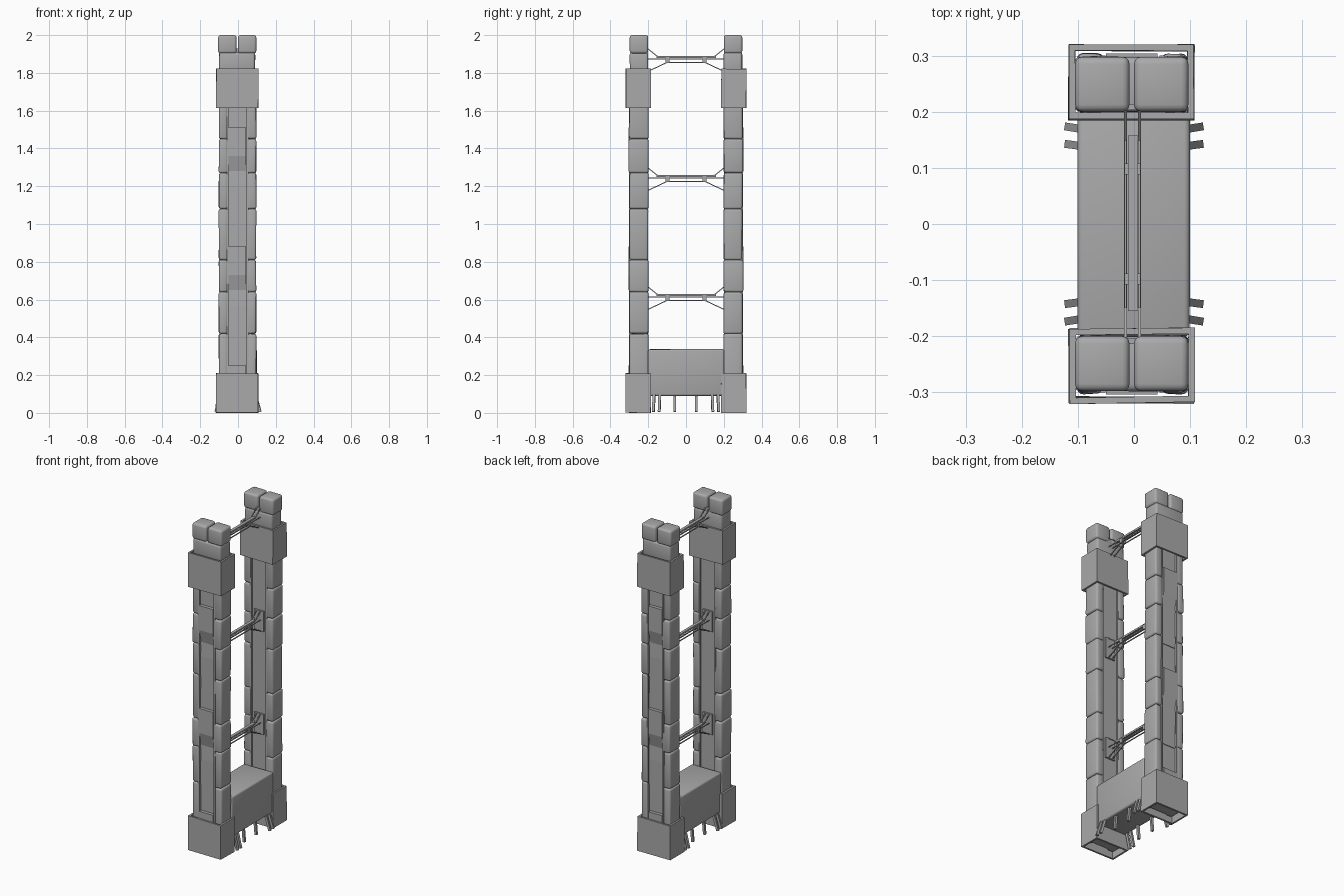
import bpy, bmesh, math, random
from mathutils import Vector

random.seed(4)
if "Cube" in bpy.data.objects:
    bpy.data.objects.remove(bpy.data.objects["Cube"], do_unlink=True)

stone = bpy.data.materials.new("grey_stone")
stone.use_nodes = True
colour = (0.4, 0.4, 0.4, 1)
stone.diffuse_color = colour
stone.node_tree.nodes["Principled BSDF"].inputs["Base Color"].default_value = colour


def finish(bm, name, smooth=False):
    bmesh.ops.recalc_face_normals(bm, faces=bm.faces)
    mesh = bpy.data.meshes.new(name)
    bm.to_mesh(mesh)
    bm.free()
    mesh.materials.append(stone)
    ob = bpy.data.objects.new(name, mesh)
    bpy.context.collection.objects.link(ob)
    if smooth:
        bpy.ops.object.select_all(action="DESELECT")
        ob.select_set(True)
        bpy.context.view_layer.objects.active = ob
        bpy.ops.object.shade_smooth_by_angle(angle=math.radians(40))
    return ob


def add_box(bm, lo, hi, round_by=0, wobble=0):
    """Box between two corners, optionally worn and rounded."""
    lo, hi = Vector(lo), Vector(hi)
    verts = bmesh.ops.create_cube(bm, size=1)["verts"]
    for v in verts:
        for i in range(3):
            v.co[i] = (lo[i] + hi[i]) / 2 + v.co[i] * (hi[i] - lo[i])
            v.co[i] += random.uniform(-wobble, wobble)
    if round_by:
        edges = {e for v in verts for e in v.link_edges}
        bmesh.ops.bevel(bm, geom=list(edges), offset=round_by, segments=3,
                        profile=0.5, affect="EDGES")


def add_bar(bm, a, b, size):
    """Square bar between two points."""
    a, b = Vector(a), Vector(b)
    turn = (b - a).to_track_quat("Z", "Y")
    verts = bmesh.ops.create_cube(bm, size=1)["verts"]
    for v in verts:
        v.co = (a + b) / 2 + turn @ Vector(
            (v.co.x * size, v.co.y * size, v.co.z * (b - a).length))


def span(side, inner, outer):
    """Order a depth range for the front (-1) or back (1) tower."""
    return sorted((side * inner, side * outer))


PERIOD = 0.63
SEAMS = [0.03, 0.42, 0.64, 0.81, 1.08, 1.27, 1.45, 1.72]

for side, label in ((-1, "front"), (1, "back")):
    # core behind the panels
    y0, y1 = span(side, 0.212, 0.284)
    bm = bmesh.new()
    add_box(bm, (-0.07, y0, 0.03), (0.06, y1, 1.83))
    finish(bm, label + "_tower_core")

    # worn stone pillars
    bm = bmesh.new()
    for x0, x1 in ((-0.101, -0.054), (0.049, 0.096)):
        for n, (z0, z1) in enumerate(zip(SEAMS, SEAMS[1:])):
            bulge = 0.004 if n in (2, 5) else 0
            y0, y1 = span(side, 0.199, 0.299 + bulge)
            add_box(bm, (x0, y0, z0), (x1, y1, z1), 0.011, 0.002)
    finish(bm, label + "_pillars", True)

    # stepped panels in the outer channel, with sloping undersides
    bm = bmesh.new()
    for k in range(3):
        z = k * PERIOD - 0.22
        profile = [(0, 0.27), (0, 0.288), (0.155, 0.288), (0.24, 0.284),
                   (0.32, 0.304), (0.47, 0.304), (0.47, 0.27)]
        profile = [(max(z + h, 0.05), d) for h, d in profile]
        rings = [[bm.verts.new((x, side * d, h)) for h, d in profile]
                 for x in (-0.05, 0.042)]
        count = len(profile)
        for i in range(count):
            j = (i + 1) % count
            bm.faces.new((rings[0][i], rings[0][j], rings[1][j], rings[1][i]))
        for ring in rings:
            bm.faces.new(ring)
    bmesh.ops.remove_doubles(bm, verts=bm.verts, dist=0.0001)
    finish(bm, label + "_channel_panels")

    # narrow rails beside the channels
    bm = bmesh.new()
    for x in (-0.055, 0.05):
        for y in (0.206, 0.296):
            add_bar(bm, (x, side * y, 0.1), (x, side * y, 1.7), 0.009)
    finish(bm, label + "_channel_rails")

    # hollow collars
    for part, z0, z1 in (("foot", 0.0, 0.21), ("top", 1.615, 1.822)):
        y0, y1 = span(side, 0.186, 0.319)
        bm = bmesh.new()
        add_box(bm, (-0.116, y0, z0), (0.107, y1, z1), 0, 0.002)
        for v in bm.verts:
            if v.co.z < 0.1:
                v.co.z = max(v.co.z, 0)
        bm.normal_update()
        caps = [f for f in bm.faces if abs(f.normal.z) > 0.9]
        bmesh.ops.delete(bm, geom=caps, context="FACES_ONLY")
        ob = finish(bm, label + "_" + part + "_collar")
        wall = ob.modifiers.new("wall", "SOLIDIFY")
        wall.thickness = 0.011
        wall.use_even_offset = True

    # cap stones
    bm = bmesh.new()
    y0, y1 = span(side, 0.2, 0.298)
    add_box(bm, (-0.105, y0, 1.68), (0.095, y1, 1.812), 0.008)
    add_box(bm, (-0.1, y0, 1.8), (0.09, y1, 1.908), 0.012, 0.002)
    for x0, x1 in ((-0.105, -0.008), (0.0, 0.097)):
        add_box(bm, (x0, y0, 1.903), (x1, y1, 2.0), 0.013)
    finish(bm, label + "_cap_stones", True)

# base block between the towers
bm = bmesh.new()
add_box(bm, (-0.099, -0.2, 0.09), (0.099, 0.2, 0.338), 0.01, 0.002)
finish(bm, "base_block", True)

# splayed prongs under the base block
bm = bmesh.new()
for sx in (-1, 1):
    for y in (-0.173, -0.142, 0.142, 0.173):
        add_bar(bm, (sx * 0.085, y * 0.97, 0.12), (sx * 0.117, y, 0.006), 0.014)
    for y in (-0.06, 0.055):
        add_bar(bm, (sx * 0.075, y, 0.12), (sx * 0.085, y, 0.006), 0.014)
finish(bm, "base_prongs")

# braces joining the towers
bm = bmesh.new()
for k in range(3):
    z = 0.62 + k * PERIOD
    add_box(bm, (-0.011, -0.155, z), (0.007, 0.158, z + 0.01))
    for x in (-0.015, 0.01):
        add_bar(bm, (x, -0.21, z - 0.007), (x, 0.21, z - 0.007), 0.004)
        add_bar(bm, (x, -0.1, z - 0.024), (x, 0.1, z - 0.024), 0.005)
        for side in (-1, 1):
            add_bar(bm, (x, side * 0.205, z + 0.05), (x, side * 0.15, z + 0.006), 0.005)
            add_bar(bm, (x, side * 0.205, z - 0.074), (x, side * 0.095, z - 0.022), 0.005)
    for side in (-1, 1):
        y0, y1 = span(side, 0.088, 0.108)
        add_box(bm, (-0.017, y0, z - 0.026), (0.012, y1, z + 0.002))
        y0, y1 = span(side, 0.203, 0.214)
        add_box(bm, (-0.035, y0, z - 0.075), (0.03, y1, z + 0.05))
finish(bm, "tower_braces")
